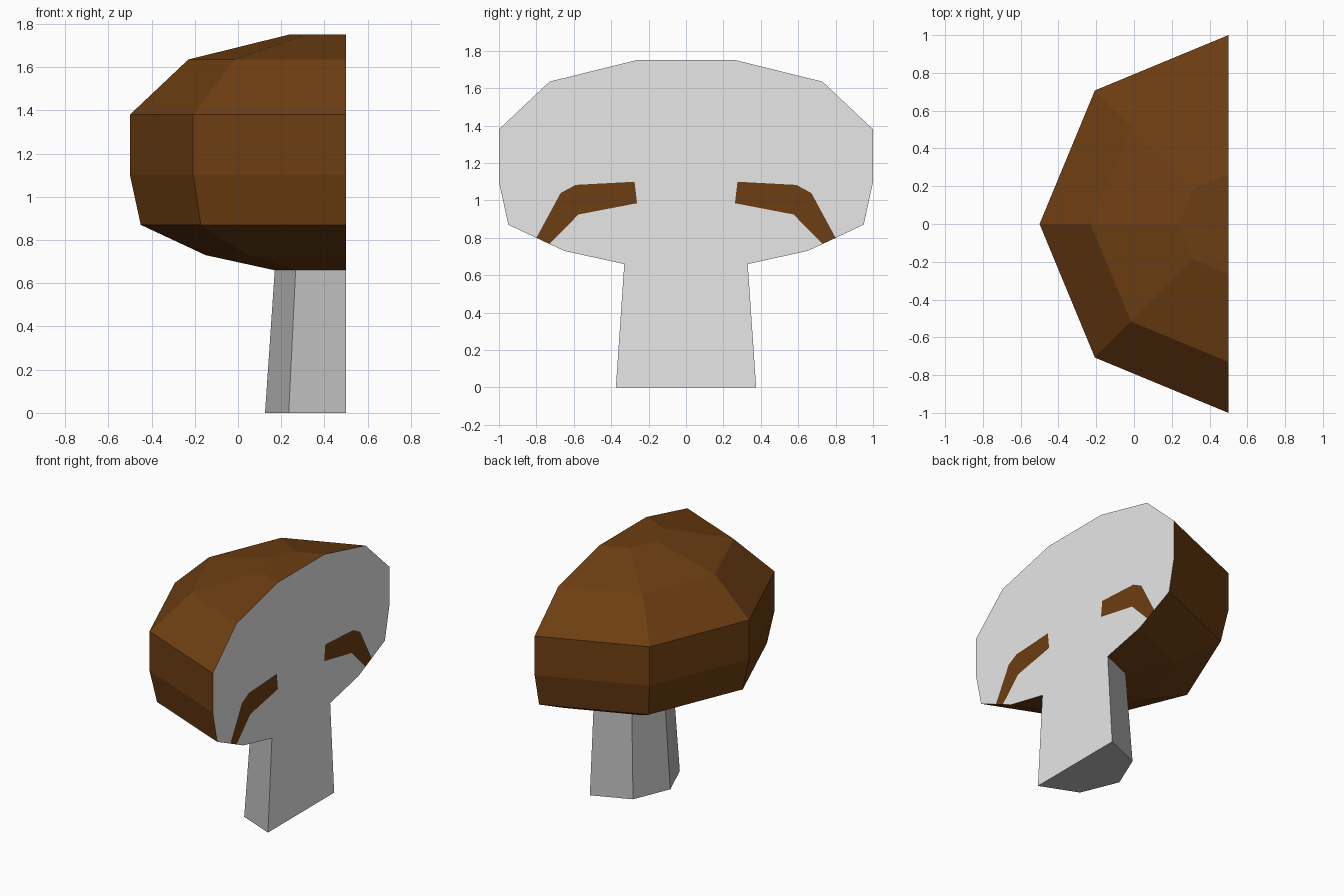
import bpy, math

if "Cube" in bpy.data.objects:
    bpy.data.objects.remove(bpy.data.objects["Cube"])

CUT_X = 0.5   # plane of the slice, also the axis of the mushroom


def material(name, rgb):
    m = bpy.data.materials.new(name)
    m.diffuse_color = (*rgb, 1)
    m.use_nodes = True
    m.node_tree.nodes["Principled BSDF"].inputs["Base Color"].default_value = m.diffuse_color
    return m


brown = material("brown_cap", (0.155, 0.048, 0.006))
stem_grey = material("stem_grey", (0.5, 0.5, 0.5))
flesh_grey = material("pale_flesh", (0.8, 0.8, 0.8))


def make(name, verts, faces, mat):
    me = bpy.data.meshes.new(name)
    me.from_pydata(verts, [], faces)
    me.materials.append(mat)
    me.update()
    ob = bpy.data.objects.new(name, me)
    bpy.context.collection.objects.link(ob)
    return ob


def half_lathe(name, profile, mat, top=False, bottom=False):
    """Half of an eight-sided lathe; profile is (radius, z), bottom to top."""
    n = 5
    angles = [math.radians(90 + 45 * k) for k in range(n)]
    verts = [(CUT_X + r * math.cos(a), r * math.sin(a), z)
             for r, z in profile for a in angles]
    faces = [(i * n + k, i * n + k + 1, (i + 1) * n + k + 1, (i + 1) * n + k)
             for i in range(len(profile) - 1) for k in range(n - 1)]
    if top:
        faces.append(tuple(range(len(verts) - n, len(verts))))
    if bottom:
        faces.append(tuple(reversed(range(n))))
    return make(name, verts, faces, mat)


def cut_polygon(name, points, mat):
    """Flat face on the slice plane; points are (y, z), anticlockwise."""
    return make(name, [(CUT_X, y, z) for y, z in points],
                [tuple(range(len(points)))], mat)


def mirrored(points):
    return [(-y, z) for y, z in reversed(points)]


stem = [(0.375, 0), (0.33, 0.66)]
cap_under = [(0.33, 0.66), (0.65, 0.73), (0.95, 0.87)]
cap_over = [(1.0, 1.10), (1.0, 1.38), (0.73, 1.635), (0.265, 1.75)]
gill = [(0.73, 0.767), (0.575, 0.925), (0.262, 0.985), (0.275, 1.10),
        (0.59, 1.083), (0.67, 1.04), (0.80, 0.80)]

# Outer skin
half_lathe("stem", stem, stem_grey, bottom=True)
half_lathe("cap", cap_under + cap_over, brown, top=True)

# Sliced flesh, notched where the gills open to the underside
side = stem + cap_under[1:2] + gill + cap_under[2:] + cap_over
cut_polygon("cut_flesh", side + mirrored(side), flesh_grey)

# Gills filling the notches
cut_polygon("gill_right", gill[::-1], brown)
cut_polygon("gill_left", mirrored(gill[::-1]), brown)
